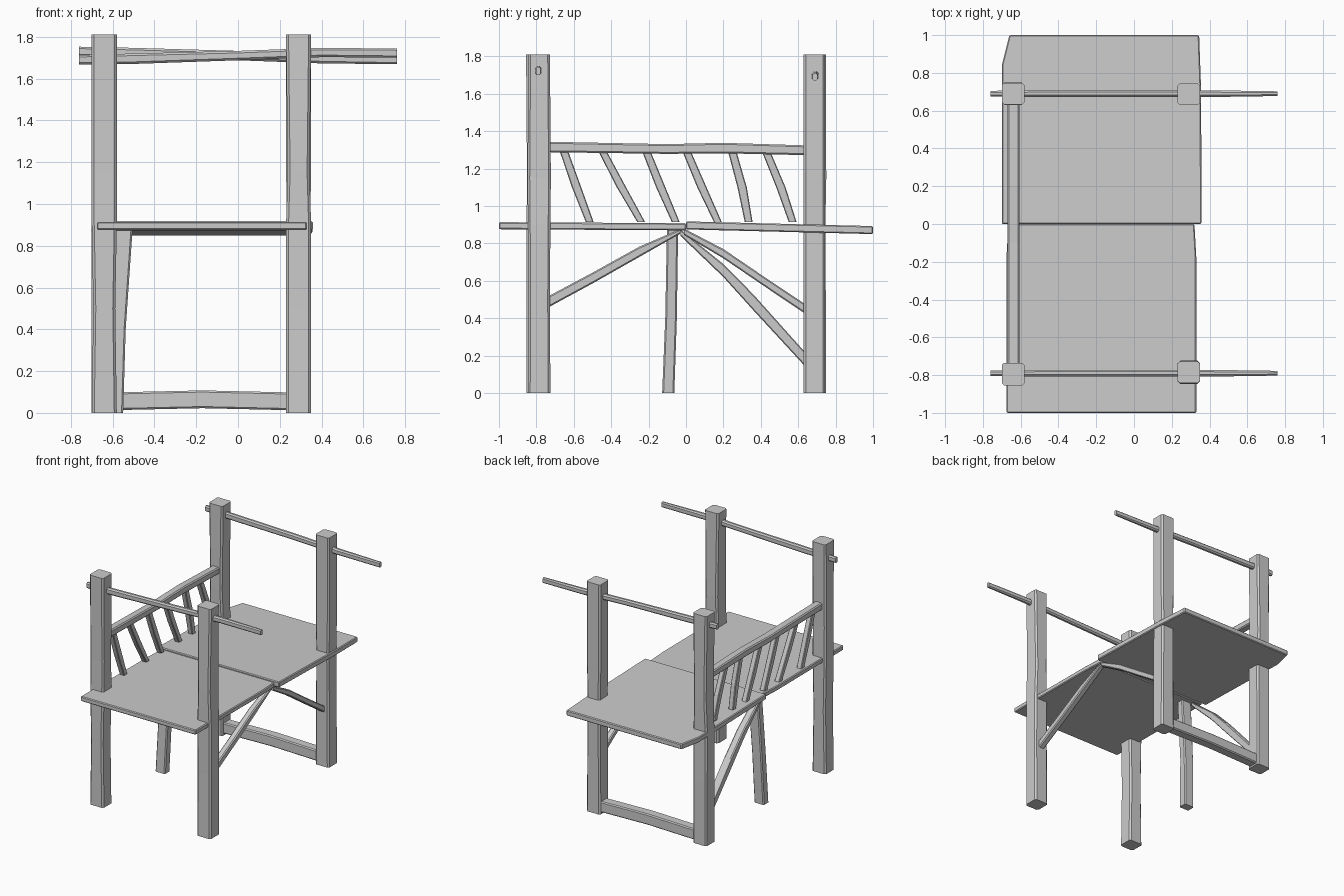
import bpy, bmesh

AXES = {'x': (1, 2), 'y': (0, 2), 'z': (0, 1)}


def beam(name, axis, pts, sizes, bevel=0.008):
    """Hand-hewn timber: chamfered rectangles swept through pts along an axis."""
    u, v = AXES[axis]
    bm = bmesh.new()
    rings = []
    for p, (w, h) in zip(pts, sizes):
        a, b = w / 2, h / 2
        c = min(bevel, a * 0.6, b * 0.6)
        ring = []
        for du, dv in ((a, b - c), (a - c, b), (c - a, b), (-a, b - c),
                       (-a, c - b), (c - a, -b), (a - c, -b), (a, c - b)):
            co = list(p)
            co[u] += du
            co[v] += dv
            ring.append(bm.verts.new(co))
        rings.append(ring)
    for r0, r1 in zip(rings, rings[1:]):
        for i in range(8):
            j = (i + 1) % 8
            bm.faces.new((r0[i], r0[j], r1[j], r1[i]))
    bm.faces.new(rings[0])
    bm.faces.new(rings[-1])
    finish(name, bm)


def finish(name, bm):
    bmesh.ops.recalc_face_normals(bm, faces=bm.faces)
    me = bpy.data.meshes.new(name)
    bm.to_mesh(me)
    bm.free()
    ob = bpy.data.objects.new(name, me)
    bpy.context.collection.objects.link(ob)
    return ob


def plank(name, outline, z_at, thick):
    """Flat board from an outline; z_at gives the underside height at y."""
    bm = bmesh.new()
    low = [bm.verts.new((x, y, z_at(y))) for x, y in outline]
    top = [bm.verts.new((x, y, z_at(y) + thick)) for x, y in outline]
    bm.faces.new(low)
    bm.faces.new(top)
    n = len(outline)
    for i in range(n):
        j = (i + 1) % n
        bm.faces.new((low[i], low[j], top[j], top[i]))
    ob = finish(name, bm)
    mod = ob.modifiers.new("edge", 'BEVEL')
    mod.width = 0.006
    mod.segments = 1


# Four posts, each with a slightly different waist
Z = (0, 0.5, 0.9, 1.15, 1.81)
posts = {
    "front_left_post": (-0.64, -0.795, (0.12, 0.105, 0.12, 0.12, 0.12), (0.115, 0.115, 0.115, 0.11, 0.12)),
    "front_right_post": (0.29, -0.785, (0.12, 0.12, 0.12, 0.105, 0.12), (0.12, 0.115, 0.12, 0.125, 0.115)),
    "back_left_post": (-0.64, 0.69, (0.12, 0.12, 0.12, 0.105, 0.12), (0.115, 0.115, 0.11, 0.12, 0.115)),
    "back_right_post": (0.29, 0.687, (0.12, 0.115, 0.11, 0.12, 0.12), (0.115, 0.115, 0.115, 0.115, 0.115)),
}
for name, (x, y, ws, ds) in posts.items():
    beam(name, 'z', [(x, y, z) for z in Z], list(zip(ws, ds)), 0.012)

# Two tabletop planks
plank("front_plank", [(-0.675, -1), (0.33, -1), (0.33, -0.18), (0.32, 0),
                      (-0.665, 0), (-0.675, -0.17)], lambda y: 0.87 - 0.006 * y, 0.038)
plank("back_plank", [(-0.70, 0), (0.358, 0), (0.355, 0.72), (0.345, 1),
                     (-0.66, 1), (-0.70, 0.84)], lambda y: 0.875 - 0.025 * y, 0.043)

# Tapered hanging poles
pole = [(0.03, 0.045), (0.036, 0.05), (0.036, 0.045), (0.036, 0.045), (0.025, 0.042)]
X = (-0.76, -0.5, 0, 0.4, 0.76)
for name, y, zs in (("front_pole", -0.79, (1.69, 1.695, 1.71, 1.725, 1.722)),
                    ("back_pole", 0.69, (1.73, 1.722, 1.71, 1.695, 1.69))):
    beam(name, 'x', [(x, y, z) for x, z in zip(X, zs)], pole, 0.01)

# Railing with leaning slats
beam("top_rail", 'y', [(-0.638, -0.75, 1.316), (-0.638, -0.1, 1.305), (-0.638, 0.2, 1.31),
                       (-0.638, 0.65, 1.298)],
     [(0.064, 0.056), (0.066, 0.052), (0.064, 0.056), (0.064, 0.052)])
for i, (yt, yb) in enumerate([(-0.655, -0.515), (-0.45, -0.24), (-0.215, -0.055),
                              (0.0, 0.17), (0.245, 0.335), (0.425, 0.57)]):
    ym = (yt + yb) / 2 + (0.01 if i > 3 else 0)
    beam(f"slat_{i + 1}", 'z', [(-0.638, yt, 1.30), (-0.638, ym, 1.10), (-0.638, yb, 0.915)],
         [(0.042, 0.045), (0.042, 0.05), (0.042, 0.042)], 0.005)

# Middle leg under the left side
beam("middle_leg", 'z', [(-0.592, -0.095, 0), (-0.58, -0.08, 0.4), (-0.55, -0.072, 0.872)],
     [(0.085, 0.065), (0.085, 0.062), (0.09, 0.06)])

# Diagonal braces
beam("front_right_brace", 'y', [(0.29, -0.76, 0.475), (0.29, -0.5, 0.615), (0.29, -0.25, 0.755),
                                (0.29, -0.03, 0.865)],
     [(0.05, 0.06), (0.05, 0.058), (0.05, 0.055), (0.045, 0.025)])
beam("back_right_brace", 'y', [(0.29, -0.01, 0.862), (0.29, 0.2, 0.745), (0.29, 0.45, 0.575),
                               (0.29, 0.66, 0.435)],
     [(0.05, 0.035), (0.05, 0.05), (0.05, 0.05), (0.05, 0.05)])
beam("back_left_brace", 'y', [(-0.615, -0.03, 0.858), (-0.615, 0.2, 0.655), (-0.615, 0.36, 0.485),
                              (-0.615, 0.66, 0.155)],
     [(0.055, 0.035), (0.06, 0.07), (0.06, 0.085), (0.06, 0.075)])

# Low stretcher between the back posts
beam("back_stretcher", 'x', [(-0.62, 0.69, 0.055), (-0.17, 0.69, 0.065), (0.27, 0.69, 0.055)],
     [(0.08, 0.085)] * 3)
